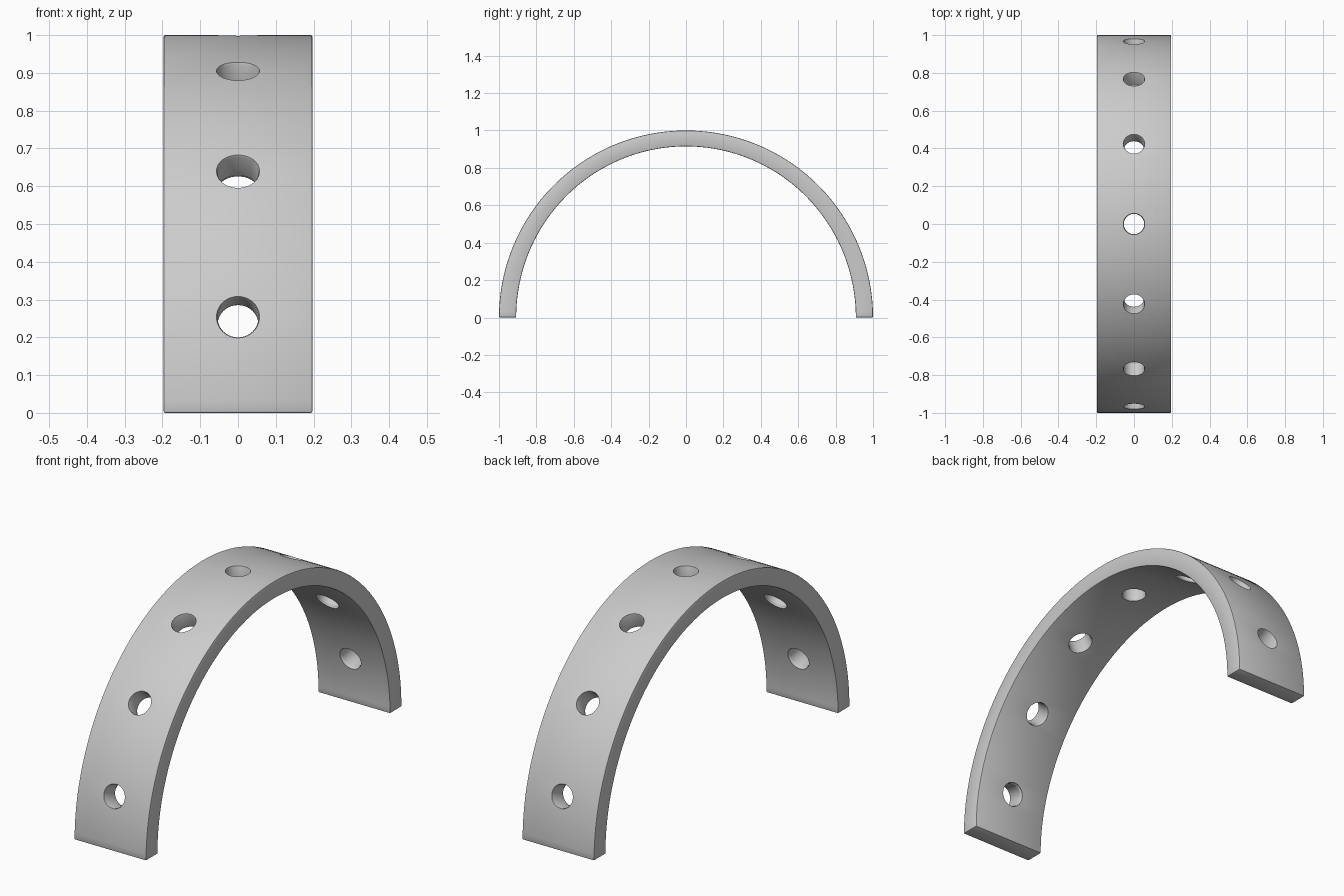
import bpy, bmesh
from math import sin, cos, pi, radians
from mathutils import Matrix

if "Cube" in bpy.data.objects:
    bpy.data.objects.remove(bpy.data.objects["Cube"])

HALF_W = 0.197
SEG = 96


def make_object(name, bm):
    bmesh.ops.recalc_face_normals(bm, faces=bm.faces)
    mesh = bpy.data.meshes.new(name)
    bm.to_mesh(mesh)
    bm.free()
    ob = bpy.data.objects.new(name, mesh)
    bpy.context.collection.objects.link(ob)
    return ob


def bridge(bm, a, b):
    for i in range(len(a)):
        j = (i + 1) % len(a)
        bm.faces.new((a[i], a[j], b[j], b[i]))


# Half-round band: rectangular section swept over 180 degrees
bm = bmesh.new()
rings = []
for i in range(SEG + 1):
    t = pi * i / SEG
    y, z = cos(t), sin(t)
    rings.append([bm.verts.new(p) for p in (
        (-HALF_W, y, z), (HALF_W, y, z),
        (HALF_W, 0.908 * y, 0.915 * z), (-HALF_W, 0.908 * y, 0.915 * z))])
for a, b in zip(rings, rings[1:]):
    bridge(bm, a, b)
bm.faces.new(rings[0])
bm.faces.new(rings[-1])
band = make_object("arched_band", bm)

# Slightly softened band edges
bevel = band.modifiers.new("soft_edges", 'BEVEL')
bevel.width = 0.005
bevel.segments = 2
bevel.limit_method = 'ANGLE'
bevel.angle_limit = radians(40)

# Seven radial hole cutters, flared a little at both surfaces
bm = bmesh.new()
profile = [(0.80, 0.057), (0.914, 0.057), (0.919, 0.054),
           (0.993, 0.054), (0.999, 0.057), (1.10, 0.057)]
N = 40
for k in range(-3, 4):
    rot = Matrix.Rotation(radians(25.1 * k), 4, 'X')
    loops = []
    for h, r in profile:
        loops.append([bm.verts.new(rot @ Matrix.Translation((
            r * cos(2 * pi * i / N), r * sin(2 * pi * i / N), h)).to_translation())
            for i in range(N)])
    for a, b in zip(loops, loops[1:]):
        bridge(bm, a, b)
    bm.faces.new(loops[0])
    bm.faces.new(loops[-1])
cutter = make_object("hole_cutters", bm)
cutter.hide_render = True

cut = band.modifiers.new("holes", 'BOOLEAN')
cut.operation = 'DIFFERENCE'
cut.solver = 'EXACT'
cut.object = cutter

# Apply, tidy up and shade
bpy.context.view_layer.objects.active = band
band.select_set(True)
for name in ("soft_edges", "holes"):
    bpy.ops.object.modifier_apply(modifier=name)
bpy.data.objects.remove(cutter)
bpy.ops.object.shade_smooth_by_angle(angle=radians(30))
